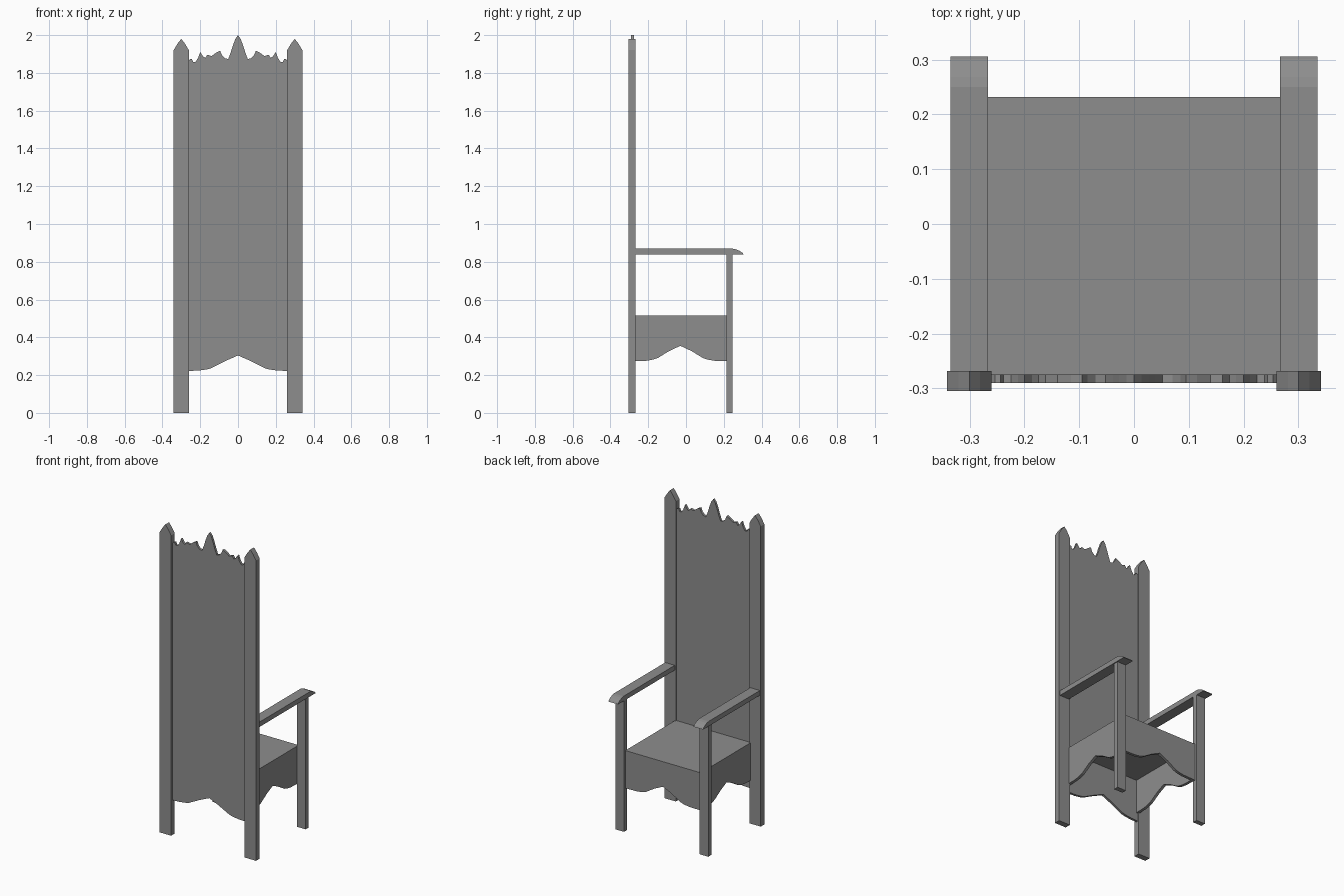
import bpy
import bmesh
from mathutils import Vector

cube = bpy.data.objects.get("Cube")
if cube:
    bpy.data.objects.remove(cube, do_unlink=True)

grey = bpy.data.materials.new("plain grey")
grey.use_nodes = True
colour = (0.27, 0.27, 0.27, 1)
grey.diffuse_color = colour
grey.node_tree.nodes["Principled BSDF"].inputs["Base Color"].default_value = colour


def plate(name, outline, axis, low, high):
    """Extrude a flat outline of (across, z) points along x or y."""
    def place(a, z, depth):
        return (a, depth, z) if axis == "y" else (depth, a, z)

    bm = bmesh.new()
    face = bm.faces.new([bm.verts.new(place(a, z, low)) for a, z in outline])
    step = Vector(place(0, 0, high - low))
    grown = bmesh.ops.extrude_face_region(bm, geom=[face])
    moved = [g for g in grown["geom"] if isinstance(g, bmesh.types.BMVert)]
    bmesh.ops.translate(bm, vec=step, verts=moved)
    bmesh.ops.recalc_face_normals(bm, faces=bm.faces)
    mesh = bpy.data.meshes.new(name)
    bm.to_mesh(mesh)
    bm.free()
    mesh.materials.append(grey)
    obj = bpy.data.objects.new(name, mesh)
    bpy.context.collection.objects.link(obj)
    return obj


def box(name, x0, x1, y0, y1, z0, z1):
    return plate(name, [(x0, z0), (x1, z0), (x1, z1), (x0, z1)], "y", y0, y1)


def mirrored(half):
    """Complete a half profile that starts on the centre line."""
    return [(-a, z) for a, z in reversed(half)] + [p for p in half if p[0] > 0]


def apron_outline(centre, half_width, top):
    arch = [(0, 0.355), (0.06, 0.327), (0.12, 0.29), (0.145, 0.282),
            (0.18, 0.276), (half_width, 0.274)]
    lower = [(centre + a, z) for a, z in mirrored(arch)]
    return lower + [(centre + half_width, top), (centre - half_width, top)]


# Tall back panel with a carved crest and an arched lower edge
crest = [(0, 2.0), (0.014, 1.98), (0.027, 1.945), (0.038, 1.91), (0.052, 1.873),
         (0.07, 1.878), (0.085, 1.894), (0.095, 1.918), (0.115, 1.908),
         (0.14, 1.889), (0.162, 1.896), (0.174, 1.879), (0.186, 1.889),
         (0.2, 1.91), (0.212, 1.878), (0.225, 1.858), (0.238, 1.858),
         (0.244, 1.874), (0.254, 1.872), (0.265, 1.86)]
hem = [(0, 0.304), (0.064, 0.276), (0.143, 0.236), (0.165, 0.23),
       (0.21, 0.224), (0.265, 0.222)]
plate("back_panel", mirrored(hem) + mirrored(crest)[::-1], "y", -0.29, -0.275)

# Seat board and the three arched aprons below it
box("seat", -0.267, 0.267, -0.276, 0.232, 0.49, 0.515)
plate("front_apron", apron_outline(0, 0.267, 0.49), "y", 0.214, 0.232)

# Arm outline with a rounded nose
arm = [(-0.27, 0.838), (0.306, 0.838), (0.3, 0.847), (0.285, 0.857),
       (0.268, 0.865), (0.25, 0.869), (-0.27, 0.869)]

for side, s in (("left", 1), ("right", -1)):
    # Back post with a pointed top
    post = [(0.26, 0), (0.341, 0), (0.341, 1.92), (0.32, 1.955),
            (0.3005, 1.98), (0.281, 1.955), (0.26, 1.92)]
    plate(side + "_back_post", [(s * a, z) for a, z in post], "y", -0.305, -0.268)
    # Front leg, arm and side apron
    box(side + "_front_leg", s * 0.267, s * 0.329, 0.214, 0.245, 0, 0.84)
    plate(side + "_arm", arm, "x", s * 0.267, s * 0.335)
    plate(side + "_apron", apron_outline(-0.03, 0.245, 0.49), "x", s * 0.249, s * 0.267)
